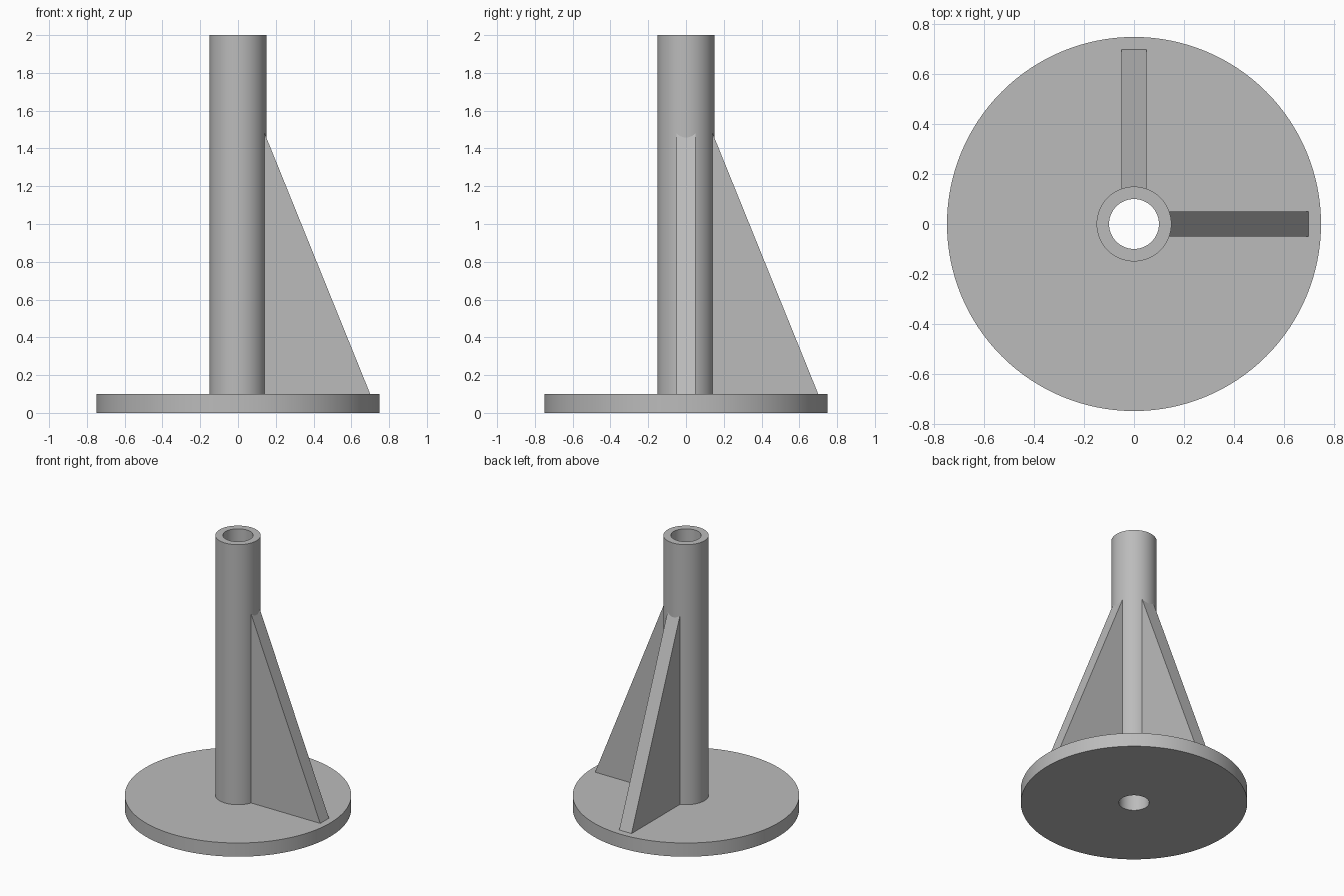
import bpy, bmesh, math
from mathutils import Matrix

cube = bpy.data.objects.get("Cube")
if cube:
    bpy.data.objects.remove(cube, do_unlink=True)

# Single plain grey metal
GREY = (0.5, 0.5, 0.5, 1.0)
grey = bpy.data.materials.new("plain grey")
grey.use_nodes = True
grey.diffuse_color = GREY
grey.node_tree.nodes["Principled BSDF"].inputs["Base Color"].default_value = GREY

BORE, TUBE, FLANGE = 0.10, 0.15, 0.75
FLANGE_TOP, TUBE_TOP = 0.10, 2.0


def finish(name, bm, smooth=False):
    bmesh.ops.remove_doubles(bm, verts=bm.verts, dist=1e-5)
    bmesh.ops.recalc_face_normals(bm, faces=bm.faces)
    mesh = bpy.data.meshes.new(name)
    bm.to_mesh(mesh)
    bm.free()
    mesh.materials.append(grey)
    obj = bpy.data.objects.new(name, mesh)
    bpy.context.collection.objects.link(obj)
    if smooth:
        bpy.ops.object.select_all(action='DESELECT')
        obj.select_set(True)
        bpy.context.view_layer.objects.active = obj
        bpy.ops.object.shade_smooth_by_angle(angle=math.radians(30))
    return obj


def lathe(name, profile, steps=128):
    """Revolve a closed (radius, z) profile around the z axis."""
    bm = bmesh.new()
    verts = [bm.verts.new((r, 0, z)) for r, z in profile]
    edges = [bm.edges.new((a, b)) for a, b in zip(verts, verts[1:] + verts[:1])]
    bmesh.ops.spin(bm, geom=verts + edges, cent=(0, 0, 0), axis=(0, 0, 1),
                   angle=math.tau, steps=steps)
    return finish(name, bm, smooth=True)


def gusset(name, turn, half_width=0.05):
    """Triangular rib running outward from the tube, turned about z."""
    inner, outer = 0.12, 0.70
    slope = (1.48 - FLANGE_TOP) / (outer - 0.141)
    peak = FLANGE_TOP + slope * (outer - inner)
    bm = bmesh.new()
    side = bm.faces.new([bm.verts.new((x, -half_width, z)) for x, z in
                         ((inner, FLANGE_TOP), (outer, FLANGE_TOP), (inner, peak))])
    sweep = bmesh.ops.extrude_face_region(bm, geom=[side], use_keep_orig=True)
    moved = [v for v in sweep["geom"] if isinstance(v, bmesh.types.BMVert)]
    bmesh.ops.translate(bm, verts=moved, vec=(0, 2 * half_width, 0))
    bmesh.ops.rotate(bm, verts=bm.verts, cent=(0, 0, 0),
                     matrix=Matrix.Rotation(turn, 3, 'Z'))
    return finish(name, bm)


# Round base plate and hollow post, bored right through
lathe("flanged_tube", [(BORE, 0), (FLANGE, 0), (FLANGE, FLANGE_TOP),
                       (TUBE, FLANGE_TOP), (TUBE, TUBE_TOP), (BORE, TUBE_TOP)])

# Two ribs at right angles
gusset("left_gusset", 0)
gusset("back_gusset", math.pi / 2)
